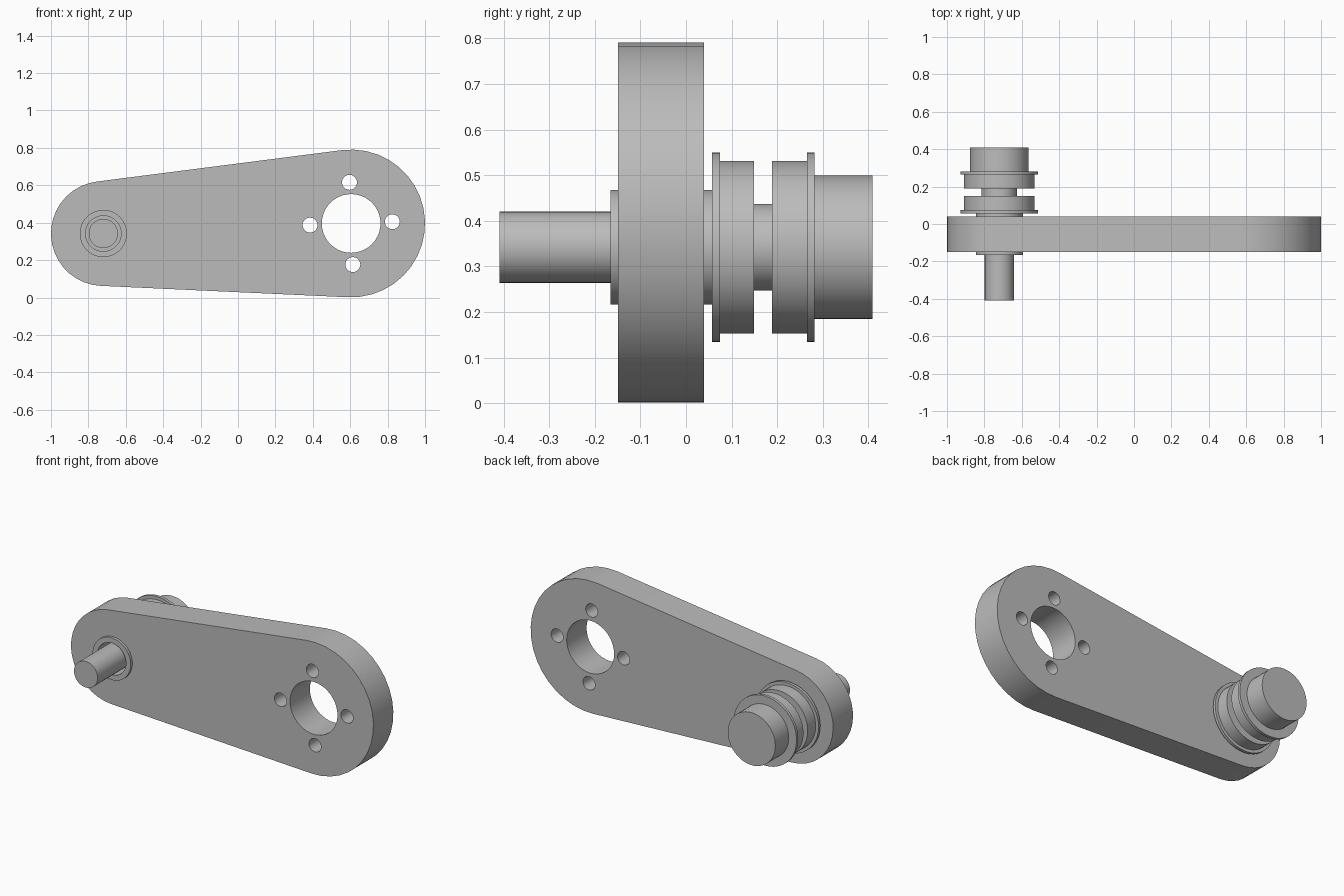
import bpy, bmesh
from math import sin, cos, pi, atan2, acos, hypot, radians

cube = bpy.data.objects.get("Cube")
if cube:
    bpy.data.objects.remove(cube, do_unlink=True)

grey = bpy.data.materials.new("plain grey")
grey.use_nodes = True
colour = (0.5, 0.5, 0.5, 1)
grey.diffuse_color = colour
grey.node_tree.nodes["Principled BSDF"].inputs["Base Color"].default_value = colour

SMALL = (-0.72, 0.342, 0.28)    # x, z and radius of the shaft end
LARGE = (0.605, 0.396, 0.395)   # x, z and radius of the hub end
FRONT, BACK = -0.149, 0.039     # faces of the arm


def finish(bm, name):
    bmesh.ops.recalc_face_normals(bm, faces=bm.faces)
    mesh = bpy.data.meshes.new(name)
    bm.to_mesh(mesh)
    bm.free()
    mesh.materials.append(grey)
    obj = bpy.data.objects.new(name, mesh)
    bpy.context.collection.objects.link(obj)
    bpy.ops.object.select_all(action="DESELECT")
    obj.select_set(True)
    bpy.context.view_layer.objects.active = obj
    bpy.ops.object.shade_smooth_by_angle(angle=radians(30))
    return obj


def arc(x, z, r, start, end, steps):
    angles = [start + (end - start) * i / steps for i in range(steps + 1)]
    return [(x + r * cos(a), z + r * sin(a)) for a in angles]


def circle(x, z, r, steps=40):
    return arc(x, z, r, 0, 2 * pi, steps)[:-1]


def turned(name, profile, steps=48):
    """Turn a closed (radius, y) profile around the shaft axis."""
    bm = bmesh.new()
    verts = [bm.verts.new((r, y, 0)) for r, y in profile]
    edges = [bm.edges.new((v, verts[(i + 1) % len(verts)])) for i, v in enumerate(verts)]
    bmesh.ops.spin(bm, geom=verts + edges, cent=(0, 0, 0), axis=(0, 1, 0),
                   angle=2 * pi, steps=steps)
    bmesh.ops.remove_doubles(bm, verts=bm.verts, dist=0.0001)
    bmesh.ops.translate(bm, verts=bm.verts, vec=(SMALL[0], 0, SMALL[1]))
    return finish(bm, name)


def solid(name, *sections):
    """Stepped round bar from (radius, y start, y end) sections."""
    profile = [(0, sections[0][1])]
    for r, y0, y1 in sections:
        profile += [(r, y0), (r, y1)]
    return turned(name, profile + [(0, sections[-1][2])])


# Arm: two arcs joined by tangents, with the holes left open
dx, dz = LARGE[0] - SMALL[0], LARGE[1] - SMALL[1]
tilt = atan2(dz, dx)
spread = pi - acos((LARGE[2] - SMALL[2]) / hypot(dx, dz))
outline = arc(*LARGE, tilt - spread, tilt + spread, 20)
outline += arc(*SMALL, tilt + spread, tilt + 2 * pi - spread, 18)
loops = [outline, circle(*LARGE[:2], 0.157), circle(*SMALL[:2], 0.11)]
for i in range(4):
    a = tilt + i * pi / 2
    loops.append(circle(LARGE[0] + 0.22 * cos(a), LARGE[1] + 0.22 * sin(a), 0.04, 24))

bm = bmesh.new()
for loop in loops:
    verts = [bm.verts.new((x, FRONT, z)) for x, z in loop]
    for i, v in enumerate(verts):
        bm.edges.new((v, verts[(i + 1) % len(verts)]))
bmesh.ops.triangle_fill(bm, edges=bm.edges[:], use_beauty=True, normal=(0, -1, 0))
extruded = bmesh.ops.extrude_face_region(bm, geom=bm.faces[:], use_keep_orig=True)
moved = [g for g in extruded["geom"] if isinstance(g, bmesh.types.BMVert)]
bmesh.ops.translate(bm, verts=moved, vec=(0, BACK - FRONT, 0))
finish(bm, "arm")

# Flanged bushing through the arm
turned("bushing", [(0.095, -0.165), (0.126, -0.165), (0.126, FRONT), (0.11, FRONT),
                   (0.11, BACK), (0.126, BACK), (0.126, 0.057), (0.095, 0.057)])

# Shaft, thicker behind the bushing
solid("shaft", (0.078, -0.409, 0.05), (0.095, 0.05, 0.2))

# Flanged pulley halves with a gap between them
solid("inner_pulley", (0.208, 0.057, 0.074), (0.189, 0.074, 0.149))
solid("outer_pulley", (0.189, 0.189, 0.265), (0.208, 0.265, 0.282))

# Round end boss
solid("end_boss", (0.157, 0.28, 0.409))
